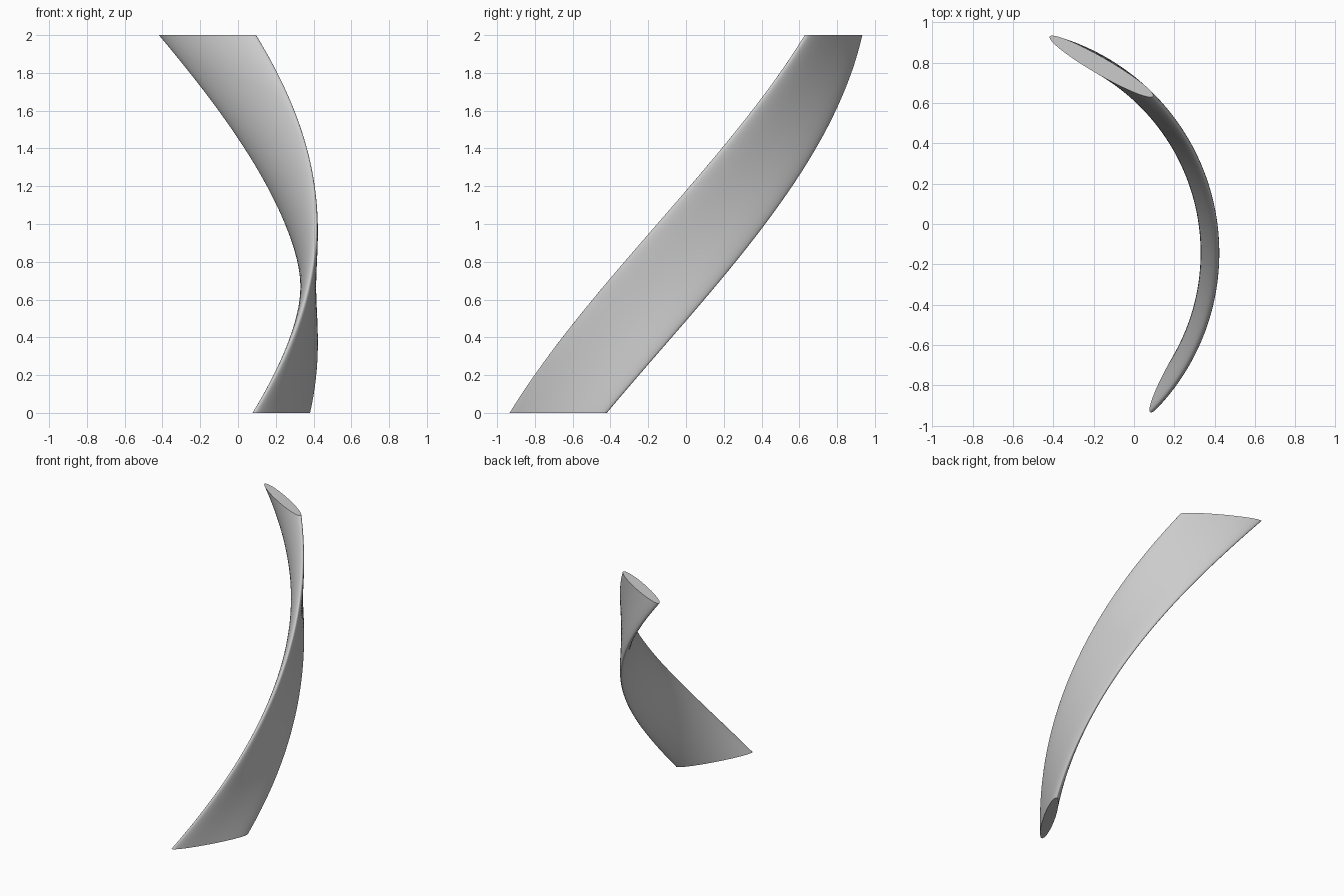
import bpy, bmesh, math

if "Cube" in bpy.data.objects:
    bpy.data.objects.remove(bpy.data.objects["Cube"])

AXIS_X, AXIS_Y = -0.695, -0.143    # vertical axis the blade winds around
RADIUS = 1.067                     # axis to blade centre
HALF_CHORD, HALF_THICK = 0.296, 0.042
HEIGHT = 2.0
START, TWIST = math.radians(-30), math.radians(90)
SIDES, STEPS = 64, 64


def section(bm, f):
    """Thin elliptical section at fraction f of the height."""
    ang = START + TWIST * f
    c, s = math.cos(ang), math.sin(ang)
    ring = []
    for i in range(SIDES):
        t = 2 * math.pi * i / SIDES
        r, w = RADIUS + HALF_THICK * math.cos(t), HALF_CHORD * math.sin(t)
        ring.append(bm.verts.new((AXIS_X + r * c - w * s,
                                  AXIS_Y + r * s + w * c, HEIGHT * f)))
    return ring


# Twisted blade: an ellipse swept a quarter turn around the axis
bm = bmesh.new()
rings = [section(bm, k / STEPS) for k in range(STEPS + 1)]
for a, b in zip(rings, rings[1:]):
    for i in range(SIDES):
        j = (i + 1) % SIDES
        bm.faces.new((a[i], a[j], b[j], b[i]))

# Flat end caps
bm.faces.new(rings[0][::-1])
bm.faces.new(rings[-1])
bmesh.ops.recalc_face_normals(bm, faces=bm.faces)

mesh = bpy.data.meshes.new("twisted_blade")
bm.to_mesh(mesh)
bm.free()
blade = bpy.data.objects.new("twisted_blade", mesh)
bpy.context.collection.objects.link(blade)

grey = bpy.data.materials.new("light_grey")
grey.diffuse_color = (0.6, 0.6, 0.6, 1)
grey.use_nodes = True
grey.node_tree.nodes["Principled BSDF"].inputs["Base Color"].default_value = grey.diffuse_color
mesh.materials.append(grey)

# Smooth sides, sharp cap edges
bpy.context.view_layer.objects.active = blade
blade.select_set(True)
bpy.ops.object.shade_smooth_by_angle(angle=math.radians(40))
